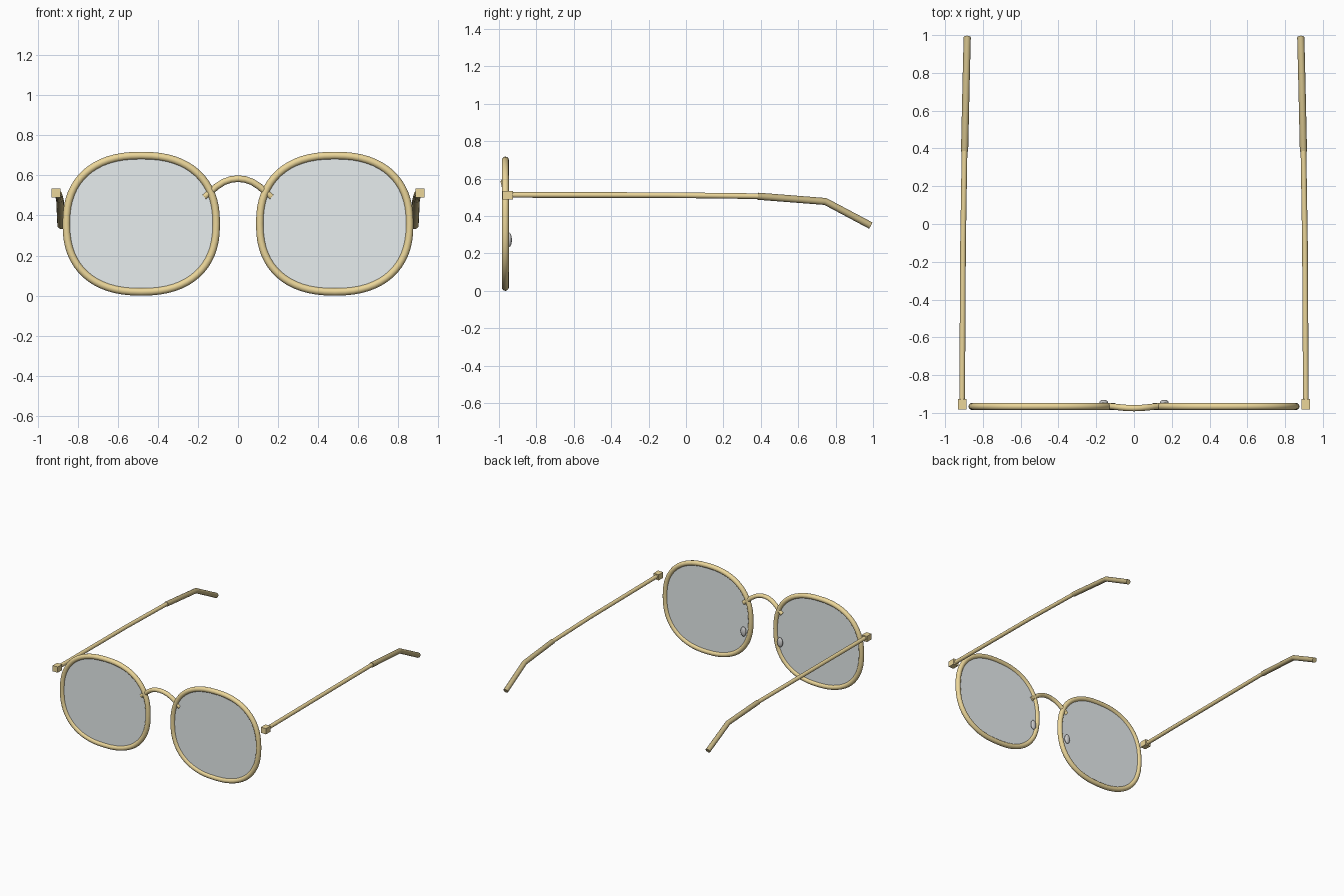
import bpy, bmesh
from math import sin, cos, tau, copysign, radians

if "Cube" in bpy.data.objects:
    bpy.data.objects.remove(bpy.data.objects["Cube"])

def material(name, rgb):
    m = bpy.data.materials.new(name)
    m.diffuse_color = (*rgb, 1)
    m.use_nodes = True
    m.node_tree.nodes["Principled BSDF"].inputs["Base Color"].default_value = m.diffuse_color
    return m

GOLD = material("gold", (0.83, 0.67, 0.32))
DARK = material("dark_gold", (0.55, 0.45, 0.22))
GLASS = material("lens_tint", (0.80, 0.85, 0.86))

CX, CZ, FY = 0.483, 0.359, -0.966   # lens centre and front plane

def tube(name, pts, r, mat, closed=False, res=4):
    cu = bpy.data.curves.new(name, 'CURVE')
    cu.dimensions = '3D'
    cu.bevel_depth, cu.bevel_resolution, cu.use_fill_caps = r, res, True
    sp = cu.splines.new('POLY')
    sp.points.add(len(pts) - 1)
    for p, co in zip(sp.points, pts):
        p.co = (*co, 1)
    sp.use_cyclic_u = closed
    ob = bpy.data.objects.new(name, cu)
    bpy.context.collection.objects.link(ob)
    activate(ob)
    bpy.ops.object.convert(target='MESH')
    return finish(bpy.context.object, mat)

def activate(ob):
    bpy.ops.object.select_all(action='DESELECT')
    ob.select_set(True)
    bpy.context.view_layer.objects.active = ob

def finish(ob, mat):
    if mat:
        ob.data.materials.clear()
        ob.data.materials.append(mat)
    activate(ob)
    bpy.ops.object.shade_smooth_by_angle(angle=radians(40))
    return ob

def outline(cx, a, b, y, n=2.35, count=64):
    # rounded-square ring in the front plane
    pw = lambda v: copysign(abs(v) ** (2 / n), v)
    return [(cx + a * pw(cos(tau * i / count)), y, CZ + b * pw(sin(tau * i / count)))
            for i in range(count)]

def lens(name, cx):
    bm = bmesh.new()
    f = bm.faces.new([bm.verts.new(p) for p in outline(cx, 0.373, 0.339, FY - 0.005)])
    ext = bmesh.ops.extrude_face_region(bm, geom=[f])
    bmesh.ops.translate(bm, vec=(0, 0.01, 0),
                        verts=[v for v in ext['geom'] if isinstance(v, bmesh.types.BMVert)])
    bmesh.ops.recalc_face_normals(bm, faces=bm.faces)
    me = bpy.data.meshes.new(name)
    bm.to_mesh(me)
    bm.free()
    ob = bpy.data.objects.new(name, me)
    bpy.context.collection.objects.link(ob)
    finish(ob, GLASS)

for side, s in (("left", -1), ("right", 1)):
    # rim and lens
    tube(f"{side}_rim", outline(s * CX, 0.374, 0.340, FY), 0.019, GOLD, closed=True)
    lens(f"{side}_lens", s * CX)

    # nose pad
    bpy.ops.mesh.primitive_uv_sphere_add(segments=20, ring_count=12, radius=1,
                                         location=(s * 0.16, -0.945, 0.273))
    pad = bpy.context.object
    pad.name = f"{side}_nose_pad"
    pad.scale = (0.023, 0.014, 0.038)
    finish(pad, None)

    # hinge block
    bpy.ops.mesh.primitive_cube_add(size=1, location=(s * 0.91, -0.954, 0.512))
    hinge = bpy.context.object
    hinge.name = f"{side}_hinge"
    hinge.scale = (0.045, 0.056, 0.045)
    finish(hinge, GOLD)

    # temple arm and bent ear tip
    tube(f"{side}_temple", [(s * 0.91, -0.95, 0.513), (s * 0.905, -0.1, 0.512),
                            (s * 0.897, 0.40, 0.506)], 0.015, GOLD)
    tube(f"{side}_ear_tip", [(s * 0.897, 0.385, 0.506), (s * 0.889, 0.745, 0.478),
                             (s * 0.883, 0.988, 0.349)], 0.019, DARK)

# arched bridge
half = [(0.168, -0.962, 0.493), (0.14, -0.964, 0.516), (0.105, -0.967, 0.546),
        (0.07, -0.971, 0.568), (0.035, -0.974, 0.580)]
tube("bridge", [(-x, y, z) for x, y, z in half] + [(0, -0.975, 0.584)] + half[::-1], 0.0165, GOLD)
